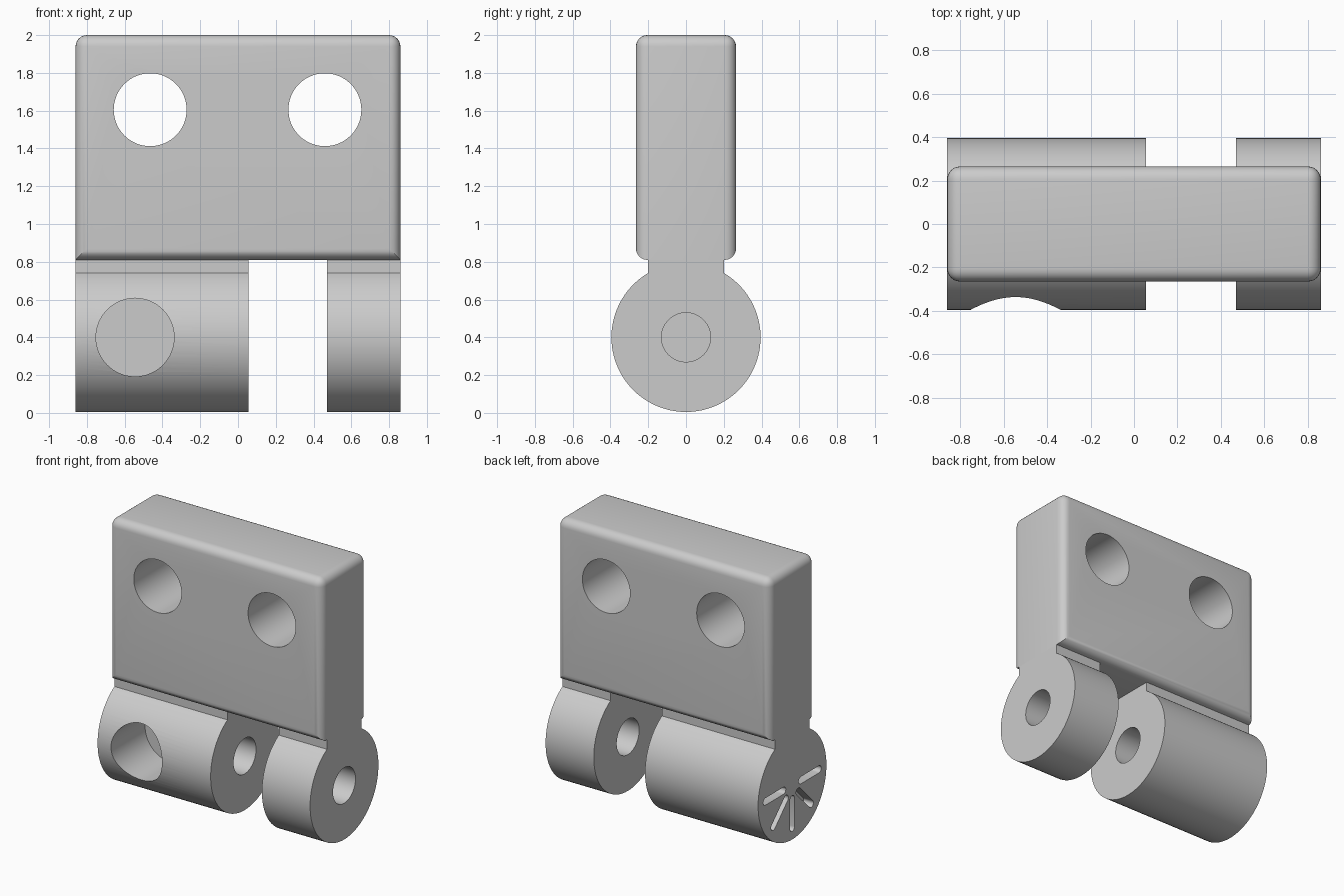
import bpy, bmesh, math
from mathutils import Matrix, Vector

cube = bpy.data.objects.get("Cube")
if cube:
    bpy.data.objects.remove(cube)

grey = bpy.data.materials.new("plain grey")
grey.use_nodes = True
colour = (0.6, 0.6, 0.6, 1)
grey.diffuse_color = colour
grey.node_tree.nodes["Principled BSDF"].inputs["Base Color"].default_value = colour

AXIS_Z = 0.4      # height of the hinge axis
BARREL_R = 0.395
NECK = 0.2        # half thickness of the neck
PLATE_Z = 0.81    # underside of the plate


def make_object(name, bm):
    bmesh.ops.recalc_face_normals(bm, faces=bm.faces)
    mesh = bpy.data.meshes.new(name)
    bm.to_mesh(mesh)
    bm.free()
    mesh.materials.append(grey)
    obj = bpy.data.objects.new(name, mesh)
    bpy.context.collection.objects.link(obj)
    return obj


def prism(name, outline, x0, x1):
    """Extrude a (y, z) outline along x."""
    bm = bmesh.new()
    face = bm.faces.new([bm.verts.new((x0, y, z)) for y, z in outline])
    moved = bmesh.ops.extrude_face_region(bm, geom=[face])["geom"]
    verts = [v for v in moved if isinstance(v, bmesh.types.BMVert)]
    bmesh.ops.translate(bm, verts=verts, vec=(x1 - x0, 0, 0))
    return make_object(name, bm)


def rod(name, start, end, radius):
    """Cylinder between two points."""
    a, b = Vector(start), Vector(end)
    bm = bmesh.new()
    turn = (b - a).to_track_quat("Z", "Y").to_matrix().to_4x4()
    bmesh.ops.create_cone(bm, cap_ends=True, segments=64, radius1=radius,
                          radius2=radius, depth=(b - a).length,
                          matrix=Matrix.Translation((a + b) / 2) @ turn)
    return make_object(name, bm)


def activate(obj):
    bpy.ops.object.select_all(action="DESELECT")
    obj.select_set(True)
    bpy.context.view_layer.objects.active = obj


def cut(obj, cutter):
    activate(obj)
    mod = obj.modifiers.new("cut", "BOOLEAN")
    mod.operation, mod.solver, mod.object = "DIFFERENCE", "EXACT", cutter
    bpy.ops.object.modifier_apply(modifier=mod.name)
    bpy.data.objects.remove(cutter)


def slot_outline(angle, inner, outer, half):
    """Round-ended slot pointing away from the hinge axis."""
    pts = []
    for centre, start in ((outer, -90), (inner, 90)):
        for i in range(9):
            t = math.radians(start + 180 * i / 8)
            u, v = centre + half * math.cos(t), half * math.sin(t)
            pts.append((u * math.cos(angle) - v * math.sin(angle),
                        AXIS_Z + u * math.sin(angle) + v * math.cos(angle)))
    return pts


# Mounting plate: rounded everywhere except the two short bottom edges
bm = bmesh.new()
bmesh.ops.create_cube(bm, size=1)
bmesh.ops.scale(bm, verts=bm.verts, vec=(1.72, 0.53, 2 - PLATE_Z))
bmesh.ops.translate(bm, verts=bm.verts, vec=(0, 0, (2 + PLATE_Z) / 2))
rounded = []
for e in bm.edges:
    p, q = (v.co for v in e.verts)
    short_bottom = abs(p.y - q.y) > 0.1 and p.z < 1
    if not short_bottom:
        rounded.append(e)
bmesh.ops.bevel(bm, geom=rounded, offset=0.06, segments=6, profile=0.5,
                affect="EDGES")
plate = make_object("mounting_plate", bm)
for x in (-0.465, 0.46):
    cut(plate, rod("screw_hole", (x, -0.5, 1.605), (x, 0.5, 1.605), 0.193))

# Keyhole profile shared by both knuckles: round barrel with a neck on top
half_gap = math.asin(NECK / BARREL_R)
start, sweep = math.pi / 2 + half_gap, 2 * math.pi - 2 * half_gap
keyhole = [(BARREL_R * math.cos(start + sweep * i / 72),
            AXIS_Z + BARREL_R * math.sin(start + sweep * i / 72))
           for i in range(73)]
keyhole += [(NECK, PLATE_Z), (-NECK, PLATE_Z)]
long_knuckle = prism("long_knuckle", keyhole, -0.86, 0.055)
short_knuckle = prism("short_knuckle", keyhole, 0.47, 0.86)

# Pin bore: through the short knuckle, blind in the long one
for knuckle in (long_knuckle, short_knuckle):
    cut(knuckle, rod("pin_bore", (-0.26, 0, AXIS_Z), (1, 0, AXIS_Z), 0.13))

# Blind round pocket in the front of the long knuckle
cut(long_knuckle, rod("front_pocket", (-0.545, -0.6, AXIS_Z),
                      (-0.545, 0, AXIS_Z), 0.207))

# Fan of five radial slots in the outer end of the long knuckle
for i in range(5):
    outline = slot_outline(math.pi + i * math.pi / 4, 0.1, 0.31, 0.026)
    cut(long_knuckle, prism("end_slot", outline, -1, -0.78))

for obj in (plate, long_knuckle, short_knuckle):
    activate(obj)
    bpy.ops.object.shade_smooth_by_angle(angle=math.radians(30))
